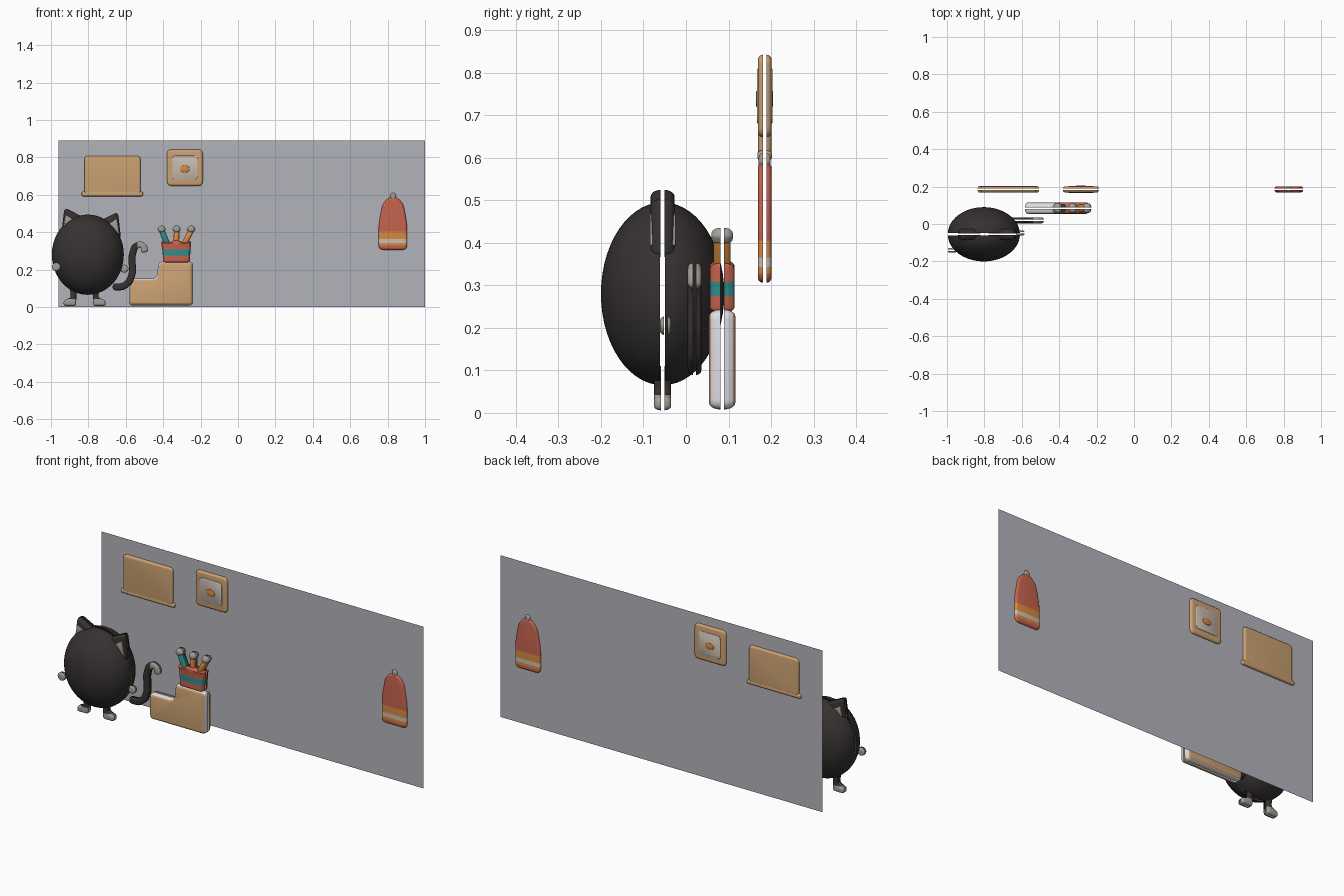
import bpy, bmesh, math
from mathutils import Vector, Matrix

cube = bpy.data.objects.get("Cube")
if cube:
    bpy.data.objects.remove(cube, do_unlink=True)


def material(name, r, g, b):
    m = bpy.data.materials.new(name)
    m.use_nodes = True
    m.diffuse_color = (r, g, b, 1)
    m.node_tree.nodes["Principled BSDF"].inputs["Base Color"].default_value = (r, g, b, 1)
    return m


BLACK = material("soft_black", .036, .031, .030)
GREY = material("warm_grey", .36, .34, .31)
TAN = material("tan", .60, .36, .17)
WHITE = material("off_white", .72, .72, .77)
RED = material("brick_red", .56, .125, .075)
TEAL = material("teal", .03, .27, .26)
ORANGE = material("orange", .68, .25, .05)
CREAM = material("cream", .60, .52, .45)
WALL = material("wall_grey", .45, .45, .50)


def finish(name, bm, mats, rule=None, cuts=()):
    # Split along the cut planes, then colour faces by rule
    for axis, value in cuts:
        n = Vector((axis == "x", axis == "y", axis == "z"))
        geom = bm.verts[:] + bm.edges[:] + bm.faces[:]
        bmesh.ops.bisect_plane(bm, geom=geom, plane_co=n * value, plane_no=n)
    bm.normal_update()
    for f in bm.faces:
        f.smooth = True
        if rule:
            f.material_index = rule(f.calc_center_median(), f.normal)
    mesh = bpy.data.meshes.new(name)
    bm.to_mesh(mesh)
    bm.free()
    for m in mats:
        mesh.materials.append(m)
    ob = bpy.data.objects.new(name, mesh)
    bpy.context.collection.objects.link(ob)
    return ob


def fillet(points, r, steps=5):
    # Round every corner of a closed outline, counter-clockwise
    pts = [Vector(p) for p in points]
    if sum(a.x * b.y - b.x * a.y for a, b in zip(pts, pts[1:] + pts[:1])) < 0:
        pts.reverse()
    out = []
    for i, p in enumerate(pts):
        a, b = pts[i - 1] - p, pts[(i + 1) % len(pts)] - p
        s = p + a.normalized() * min(r, a.length * .45)
        e = p + b.normalized() * min(r, b.length * .45)
        for k in range(steps + 1):
            t = k / steps
            out.append(s * (1 - t) ** 2 + p * 2 * t * (1 - t) + e * t * t)
    return out


def pillow(name, points, y, half, mats, round_=.02, edge=.012, gap=.004, rule=None, cuts=()):
    # Two puffed shells, front and back, with an open seam between them
    outline = fillet(points, round_)
    n = len(outline)
    inward = []
    for i in range(n):
        t = (outline[(i + 1) % n] - outline[i - 1]).normalized()
        inward.append(Vector((-t.y, t.x)))
    bm = bmesh.new()
    for side in (-1, 1):
        rings = []
        for k in range(6):
            a = k / 5 * math.pi / 2
            h = gap + (half - gap) * math.sin(a)
            inset = edge * (1 - math.cos(a))
            ring = [p + d * inset for p, d in zip(outline, inward)]
            rings.append([bm.verts.new((p.x, y + side * h, p.y)) for p in ring])
        loops = [rings[-1]]
        for lo, hi in zip(rings, rings[1:]):
            loops += [[lo[i], lo[(i + 1) % n], hi[(i + 1) % n], hi[i]] for i in range(n)]
        for loop in loops:
            bm.faces.new(loop if side < 0 else loop[::-1])
    return finish(name, bm, mats, rule, cuts)


def plate(name, points, y, half, mat, round_=.02):
    # Thin painted patches standing just proud of both faces
    return pillow(name, points, y, half + .002, [mat], round_, .002, half - .005)


def rect(x0, x1, z0, z1):
    return [(x0, z0), (x1, z0), (x1, z1), (x0, z1)]


def disc(x, z, rx, rz, n=8):
    return [(x + rx * math.cos(math.tau * i / n), z + rz * math.sin(math.tau * i / n)) for i in range(n)]


def stroke(path, r):
    pts = [Vector(p) for p in path]
    left, right = [], []
    for i, p in enumerate(pts):
        t = (pts[min(i + 1, len(pts) - 1)] - pts[max(i - 1, 0)]).normalized()
        d = Vector((-t.y, t.x)) * r
        left.append(p + d)
        right.append(p - d)
    return left + right[::-1]


def mirrored(points, centre, dz=0):
    return [(2 * centre - x, z + dz) for x, z in points]


# Wall panel
bm = bmesh.new()
bm.faces.new([bm.verts.new((x, .185, z)) for x, z in rect(-.96, 1, 0, .89)])
finish("wall_panel", bm, [WALL])

# Cat body: two half eggs with an open seam
CAT_Y = -.055
SEAM = .006
bm = bmesh.new()
bmesh.ops.create_uvsphere(bm, u_segments=48, v_segments=28, radius=1)
bmesh.ops.rotate(bm, verts=bm.verts, matrix=Matrix.Rotation(math.pi / 2, 3, "X"))
bmesh.ops.scale(bm, verts=bm.verts, vec=(.193, .145, .215))
for s in (-SEAM, SEAM):
    bmesh.ops.bisect_plane(bm, geom=bm.verts[:] + bm.edges[:] + bm.faces[:],
                           plane_co=(0, s, 0), plane_no=(0, 1, 0))
band = [f for f in bm.faces if abs(f.calc_center_median().y) < SEAM]
bmesh.ops.delete(bm, geom=band, context="FACES")
bmesh.ops.translate(bm, verts=bm.verts, vec=(-.803, CAT_Y, .28))
finish("cat_body", bm, [BLACK])

# Cat ears with grey insides
ear = [(-.945, .385), (-.928, .532), (-.815, .475), (-.84, .40)]
inner = [(-.936, .41), (-.922, .495), (-.868, .46)]
for side, c, dz in (("right", None, 0), ("left", -.785, -.022)):
    e, i = (ear, inner) if c is None else (mirrored(ear, c, dz), mirrored(inner, c, dz))
    pillow("ear_" + side, e, CAT_Y, .028, [BLACK], .025, .016, .005)
    plate("ear_inside_" + side, i, CAT_Y, .028, GREY, .012)

# Cat legs with grey feet
leg = [(-.9, .11), (-.862, .11), (-.866, .006), (-.932, .006), (-.932, .036), (-.893, .05)]
for side, pts in (("right", leg), ("left", mirrored(leg, -.82))):
    pillow("leg_" + side, pts, CAT_Y, .02, [BLACK, GREY], .014, .01,
           rule=lambda p, n: int(p.z < .042), cuts=[("z", .042)])

# Cat paws
pillow("paw_right", disc(-.972, .215, .025, .024), -.14, .013, [GREY], .01, .01)
pillow("paw_left", disc(-.608, .205, .024, .023), -.048, .013, [GREY], .01, .01)

# Cat tail with a grey tip
tail = [(-.67, .108), (-.615, .108), (-.58, .135), (-.563, .185), (-.568, .27),
        (-.553, .322), (-.523, .338), (-.502, .322), (-.499, .292)]
pillow("tail", stroke(tail, .019), .02, .016, [BLACK, GREY], .018, .011,
       rule=lambda p, n: int(p.x > -.538), cuts=[("x", -.538)])

# Boot-shaped box: tan faces, pale rim
SHELF_Y = .085
boot = [(-.583, .008), (-.24, .008), (-.24, .243), (-.425, .243), (-.435, .152), (-.583, .152)]
pillow("boot_box", boot, SHELF_Y, .031, [TAN, WHITE], .025, .016,
       rule=lambda p, n: int(abs(n.y) < .6))

# Striped holder
holder = [(-.40, .235), (-.258, .235), (-.255, .29), (-.25, .355), (-.29, .345),
          (-.33, .362), (-.37, .345), (-.412, .355), (-.403, .29)]
pillow("holder", holder, SHELF_Y, .029, [RED, TEAL], .015, .014,
       rule=lambda p, n: int(.275 < p.z < .308), cuts=[("z", .275), ("z", .308)])

# Sticks with pale tips
for name, base, top, mat in (("left", -.29, -.25, ORANGE), ("middle", -.33, -.328, ORANGE),
                             ("right", -.375, -.408, TEAL)):
    pillow("stick_" + name, stroke([(base, .33), (top, .41)], .015), SHELF_Y, .02, [mat], .008, .008)
    pillow("stick_tip_" + name, disc(top, .416, .024, .022, 6), SHELF_Y, .025, [GREY], .008, .013)

# Wall hangings share one depth
HANG_Y, HANG = .185, .016
pillow("board", rect(-.822, -.52, .60, .808), HANG_Y, HANG, [TAN], .022)
pillow("board_ledge", rect(-.836, -.508, .592, .617), HANG_Y, HANG + .001, [TAN], .012, .008)
pillow("picture_frame", rect(-.38, -.188, .648, .842), HANG_Y, HANG, [TAN], .025)
plate("picture", rect(-.352, -.216, .68, .81), HANG_Y, HANG, CREAM)
plate("picture_spot", disc(-.285, .738, .03, .021, 7), HANG_Y, HANG + .002, ORANGE, .01)

# Hanging striped bag with a knob
bag = [(.752, .306), (.904, .306), (.904, .44), (.885, .55), (.85, .588),
       (.808, .588), (.772, .55), (.752, .44)]


def bag_colour(p, n):
    if p.z > .405 or p.z < .328:
        return 0
    return 2 if .343 < p.z < .365 else 1


pillow("bag", bag, HANG_Y, HANG, [RED, ORANGE, CREAM], .025, rule=bag_colour,
       cuts=[("z", z) for z in (.328, .343, .365, .405)])
pillow("bag_knob", disc(.829, .592, .017, .02), HANG_Y, .014, [GREY], .008, .009)
